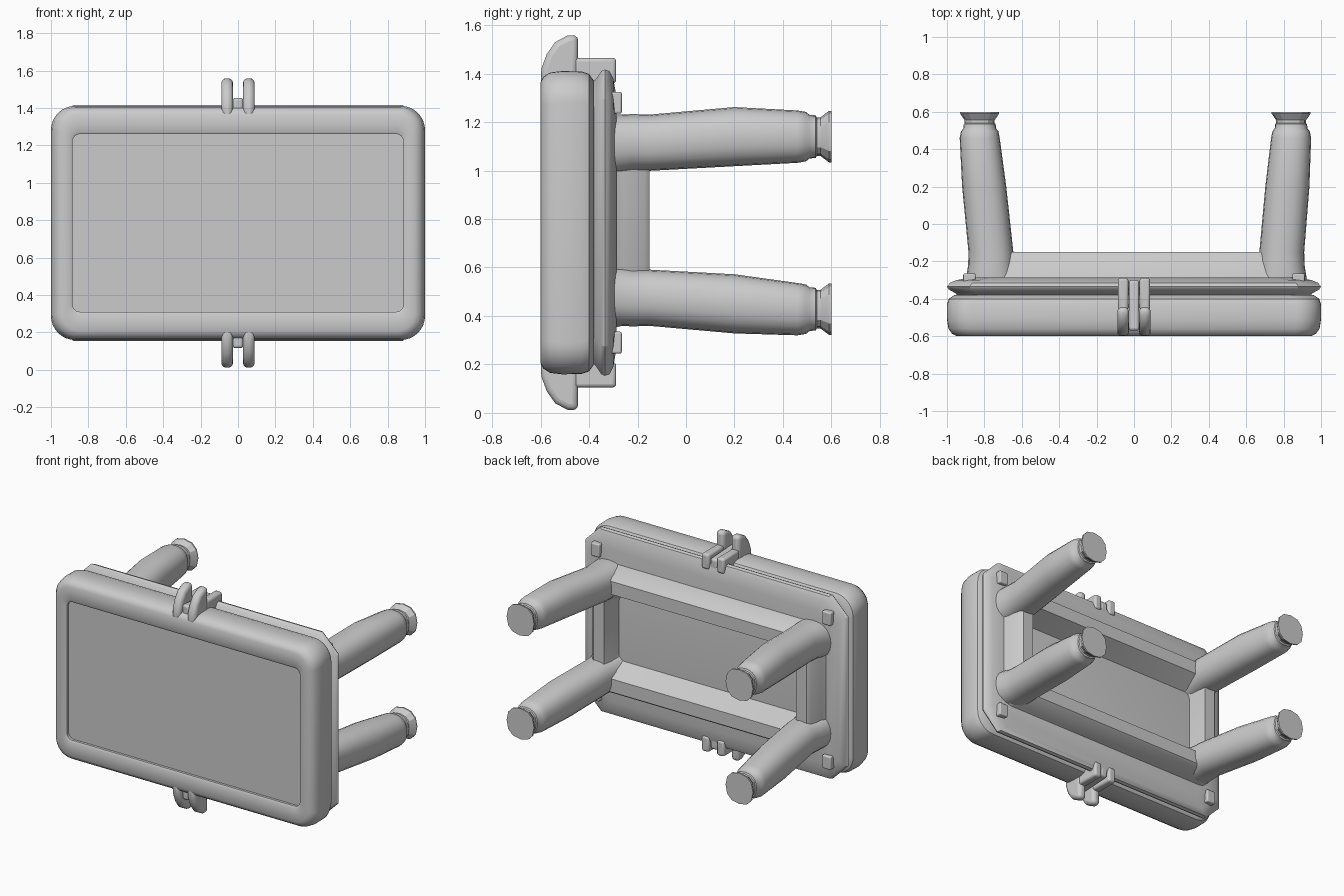
import bpy, bmesh, math
from mathutils import Vector

if "Cube" in bpy.data.objects:
    bpy.data.objects.remove(bpy.data.objects["Cube"])

CZ = 0.785  # height of the body's centre line


def finish(name, bm, bevel=0.0, angle=35):
    bmesh.ops.recalc_face_normals(bm, faces=bm.faces)
    me = bpy.data.meshes.new(name)
    bm.to_mesh(me)
    bm.free()
    ob = bpy.data.objects.new(name, me)
    bpy.context.collection.objects.link(ob)
    if bevel:
        mod = ob.modifiers.new("Bevel", 'BEVEL')
        mod.width = bevel
        mod.segments = 3
    bpy.ops.object.select_all(action='DESELECT')
    ob.select_set(True)
    bpy.context.view_layer.objects.active = ob
    bpy.ops.object.shade_smooth_by_angle(angle=math.radians(angle))
    return ob


def rounded_rect(y, hx, hz, r, seg):
    """Outline in the xz plane; seg=1 gives chamfered corners."""
    pts = []
    for q, (sx, sz) in enumerate(((1, 1), (-1, 1), (-1, -1), (1, -1))):
        for i in range(seg + 1):
            a = math.radians(90 * (q + i / seg))
            pts.append(Vector((sx * (hx - r) + r * math.cos(a), y,
                               CZ + sz * (hz - r) + r * math.sin(a))))
    return pts


def ellipse(y, cx, cz, rx, rz, n=20):
    """Slightly squared ellipse in the xz plane."""
    pts = []
    for i in range(n):
        a = 2 * math.pi * i / n
        c, s = math.cos(a), math.sin(a)
        pts.append(Vector((cx + rx * math.copysign(abs(c) ** 0.85, c), y,
                           cz + rz * math.copysign(abs(s) ** 0.85, s))))
    return pts


def loft(name, rings, caps=True, angle=35):
    bm = bmesh.new()
    vr = [[bm.verts.new(p) for p in ring] for ring in rings]
    for a, b in zip(vr, vr[1:]):
        n = len(a)
        for i in range(n):
            bm.faces.new((a[i], a[(i + 1) % n], b[(i + 1) % n], b[i]))
    if caps:
        bm.faces.new(vr[0])
        bm.faces.new(vr[-1])
    return finish(name, bm, angle=angle)


def prism(name, profile, x0, x1, bevel, flip):
    """Extrude a (y, z) profile along x, optionally mirrored below the body."""
    bm = bmesh.new()
    vs = [bm.verts.new((x0, y, 2 * CZ - z if flip else z)) for y, z in profile]
    face = bm.faces.new(vs)
    new = bmesh.ops.extrude_face_region(bm, geom=[face])["geom"]
    bmesh.ops.translate(bm, vec=(x1 - x0, 0, 0),
                        verts=[v for v in new if isinstance(v, bmesh.types.BMVert)])
    return finish(name, bm, bevel)


# Front body with recessed panel: (y, half width, half height, corner radius)
loft("front_body", [rounded_rect(*p, 8) for p in (
    (-0.575, 0.885, 0.475, 0.04), (-0.592, 0.885, 0.475, 0.04),
    (-0.60, 0.90, 0.49, 0.05), (-0.60, 0.945, 0.58, 0.10),
    (-0.588, 0.972, 0.603, 0.115), (-0.56, 0.992, 0.62, 0.13),
    (-0.51, 1.0, 0.626, 0.13), (-0.43, 1.0, 0.624, 0.13),
    (-0.40, 0.99, 0.614, 0.13), (-0.38, 0.96, 0.585, 0.13))])

# Back plate with chamfered corners and a projecting rim
loft("back_plate", [rounded_rect(*p, 1) for p in (
    (-0.40, 0.93, 0.56, 0.12), (-0.37, 0.955, 0.595, 0.12),
    (-0.35, 0.99, 0.625, 0.12), (-0.335, 1.0, 0.632, 0.12),
    (-0.315, 0.985, 0.625, 0.12), (-0.30, 0.95, 0.595, 0.12),
    (-0.287, 0.88, 0.52, 0.10))])

# Raised frame joining the legs
loft("leg_frame", [rounded_rect(*p, 4) for p in (
    (-0.30, 0.87, 0.435, 0.07), (-0.26, 0.85, 0.425, 0.07),
    (-0.17, 0.83, 0.395, 0.06), (-0.15, 0.81, 0.38, 0.06),
    (-0.15, 0.73, 0.29, 0.04), (-0.29, 0.71, 0.22, 0.04))], caps=False)

# Legs with collars, and flared feet: base and end centres
for name, bx, ex, bz, mz, ez in (
        ("upper_left", -0.765, -0.825, 1.115, 1.14, 1.14),
        ("upper_right", 0.79, 0.84, 1.115, 1.14, 1.14),
        ("lower_left", -0.765, -0.825, 0.475, 0.45, 0.428),
        ("lower_right", 0.79, 0.84, 0.475, 0.45, 0.428)):
    mx = bx * 0.4 + ex * 0.6
    loft(name + "_leg", [ellipse(*p) for p in (
        (-0.30, bx, bz - math.copysign(0.01, bz - CZ), 0.135, 0.125),
        (-0.22, bx, bz, 0.122, 0.118), (-0.15, bx, bz, 0.12, 0.116),
        (0.2, mx, mz, 0.118, 0.122), (0.46, ex, ez, 0.107, 0.108),
        (0.495, ex, ez, 0.10, 0.102), (0.51, ex, ez, 0.088, 0.09),
        (0.535, ex, ez, 0.085, 0.088), (0.545, ex, ez, 0.07, 0.07),
        (0.56, ex, ez, 0.07, 0.07))])
    bm = bmesh.new()
    bm.free()
    loft(name + "_foot", [ellipse(*p, 12) for p in (
        (0.54, ex, ez, 0.08, 0.08), (0.555, ex, ez, 0.08, 0.08),
        (0.59, ex, ez, 0.104, 0.106), (0.60, ex, ez, 0.104, 0.106))], angle=25)

# Hinge clamps above and below
prong = [(-0.60, 1.35), (-0.597, 1.42), (-0.575, 1.48), (-0.54, 1.53),
         (-0.49, 1.557), (-0.445, 1.56), (-0.445, 1.35)]
tab = [(-0.46, 1.36), (-0.46, 1.465), (-0.288, 1.465), (-0.288, 1.36)]
pin = [(-0.57, 1.36), (-0.57, 1.455), (-0.30, 1.44), (-0.30, 1.36)]
for side, flip in (("upper", False), ("lower", True)):
    for sx in (-1, 1):
        c = 0.058 * sx
        prism(side + "_clamp_prong", prong, c - 0.031, c + 0.031, 0.024, flip)
        prism(side + "_clamp_tab", tab, c - 0.028, c + 0.028, 0.015, flip)
        # Small pegs at the corners of the back plate
        x = 0.88 * sx
        prism(side + "_corner_peg", [(-0.31, 1.235), (-0.31, 1.325),
              (-0.265, 1.325), (-0.265, 1.235)], x - 0.033, x + 0.033, 0.008, flip)
    prism(side + "_clamp_pin", pin, -0.028, 0.028, 0.015, flip)
